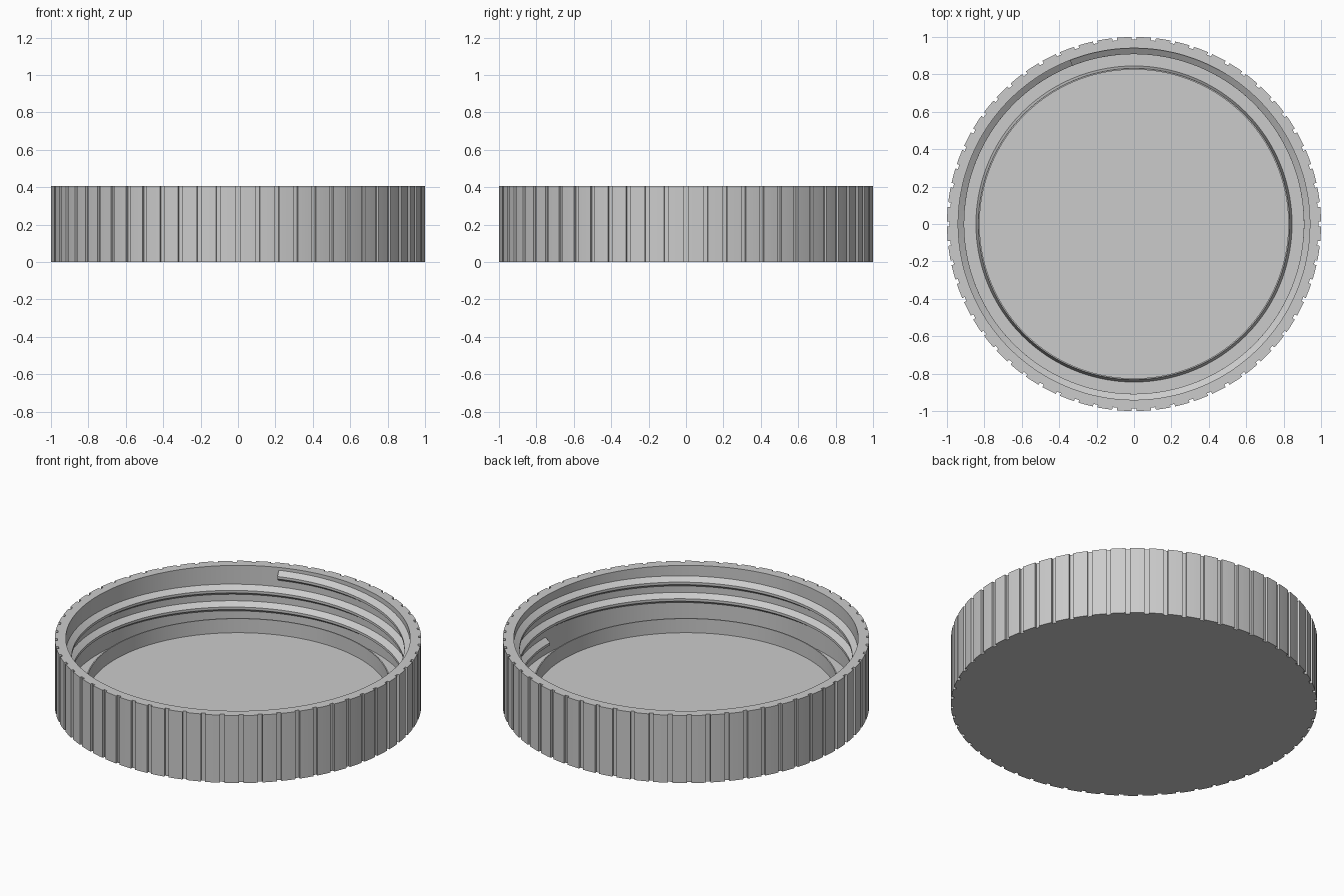
import bpy, bmesh, math

if "Cube" in bpy.data.objects:
    bpy.data.objects.remove(bpy.data.objects["Cube"])

gray = bpy.data.materials.new("plain_gray")
gray.diffuse_color = (0.6, 0.6, 0.6, 1)
gray.use_nodes = True
gray.node_tree.nodes["Principled BSDF"].inputs["Base Color"].default_value = gray.diffuse_color

TEETH = 60
PER_TOOTH = 6
COUNT = TEETH * PER_TOOTH
HEIGHT = 0.407


def circle(r):
    step = 2 * math.pi / COUNT
    return [(r * math.cos((i - 0.5) * step), r * math.sin((i - 0.5) * step))
            for i in range(COUNT)]


def grip_outline():
    """Outer wall: wide ridges parted by narrow, shallow grooves."""
    pattern = [(-0.7, 0.986), (0.7, 0.986), (0.7, 1), (2.23, 1), (3.77, 1), (5.3, 1)]
    pts = []
    for t in range(TEETH):
        for deg, r in pattern:
            a = math.radians(t * 360 / TEETH + deg)
            pts.append((r * math.cos(a), r * math.sin(a)))
    return pts


def finish(name, bm):
    bmesh.ops.recalc_face_normals(bm, faces=bm.faces[:])
    mesh = bpy.data.meshes.new(name)
    bm.to_mesh(mesh)
    bm.free()
    mesh.materials.append(gray)
    obj = bpy.data.objects.new(name, mesh)
    bpy.context.collection.objects.link(obj)
    bpy.ops.object.select_all(action='DESELECT')
    obj.select_set(True)
    bpy.context.view_layer.objects.active = obj
    bpy.ops.object.shade_smooth_by_angle(angle=math.radians(20))
    return obj


def bridge(bm, a, b):
    n = len(a)
    for i in range(n):
        j = (i + 1) % n
        bm.faces.new((a[i], a[j], b[j], b[i]))


# Lid body: grooved outer wall, rim, inner wall, seal ring and floor
bm = bmesh.new()
outline = grip_outline()
sections = [(outline, 0), (outline, HEIGHT)]
sections += [(circle(r), z) for r, z in (
    (0.94, HEIGHT), (0.94, 0.055),            # inner wall
    (0.845, 0.055), (0.832, 0.14),            # sloped outside of the seal ring
    (0.825, 0.14), (0.825, 0.055))]           # top and inside of the seal ring
rings = [[bm.verts.new((x, y, z)) for x, y in pts] for pts, z in sections]
for a, b in zip(rings, rings[1:]):
    bridge(bm, a, b)
bm.faces.new(rings[-1])
bm.faces.new(rings[0][::-1])
finish("lid_body", bm)

# Screw thread: trapezoid swept clockwise and down along the inner wall
bm = bmesh.new()
START, TURNS, PITCH, TOP = 111.3, 2.31, 0.1, 0.392
profile = [(0.943, 0), (0.908, -0.025), (0.908, -0.04), (0.943, -0.065)]
steps = 280
loops = []
for i in range(steps + 1):
    turn = TURNS * i / steps
    a = math.radians(START) - 2 * math.pi * turn
    loops.append([bm.verts.new((r * math.cos(a), r * math.sin(a), TOP - PITCH * turn + dz))
                  for r, dz in profile])
for a, b in zip(loops, loops[1:]):
    bridge(bm, a, b)
bm.faces.new(loops[0])
bm.faces.new(loops[-1][::-1])
finish("screw_thread", bm)
